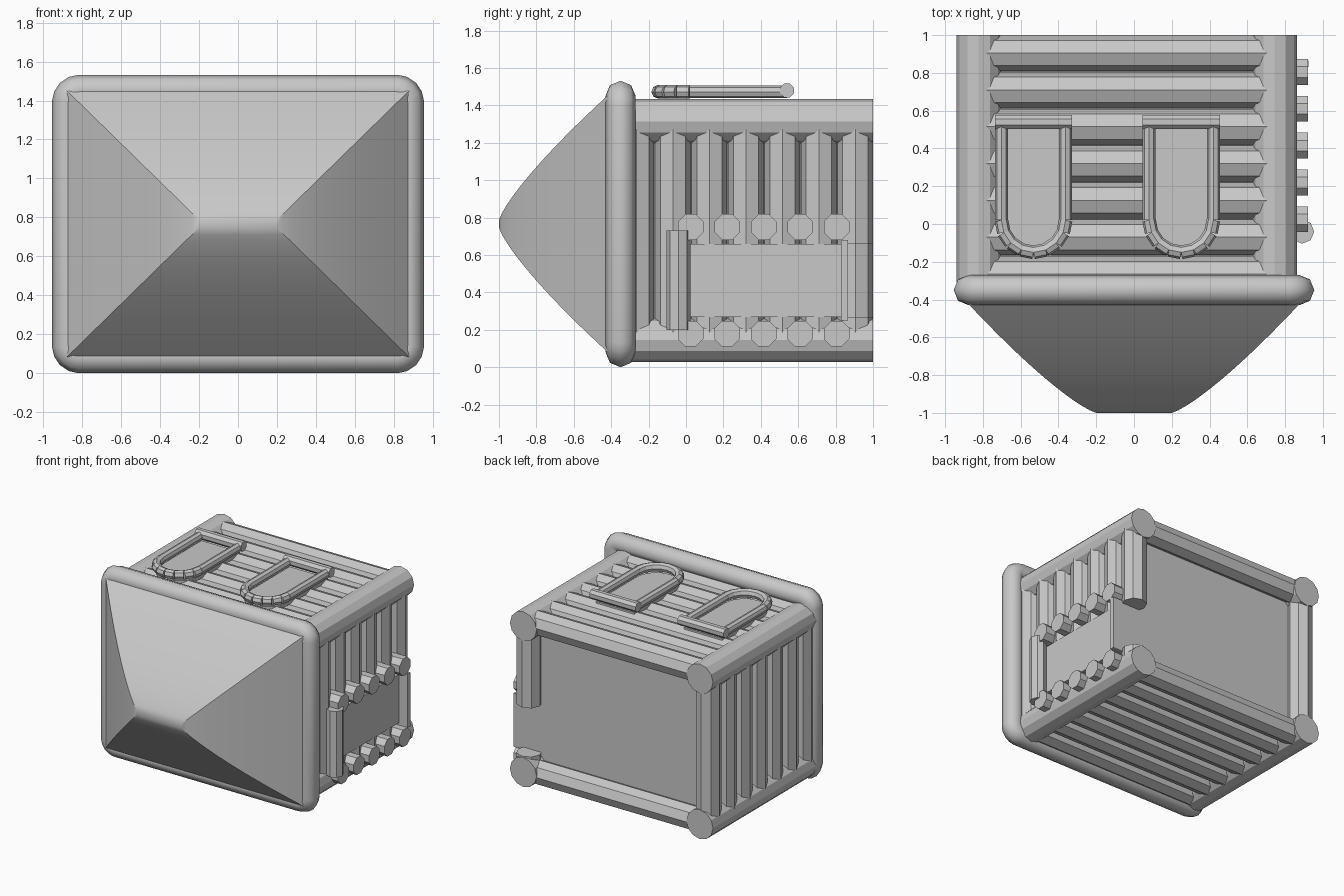
import bpy, bmesh, math
from mathutils import Vector, Matrix

if "Cube" in bpy.data.objects:
    bpy.data.objects.remove(bpy.data.objects["Cube"])

grey = bpy.data.materials.new("plain grey")
grey.use_nodes = True
grey.diffuse_color = (0.58, 0.58, 0.58, 1)
grey.node_tree.nodes["Principled BSDF"].inputs["Base Color"].default_value = (0.58, 0.58, 0.58, 1)


def finish(name, bm):
    bmesh.ops.recalc_face_normals(bm, faces=bm.faces[:])
    mesh = bpy.data.meshes.new(name)
    bm.to_mesh(mesh)
    bm.free()
    mesh.materials.append(grey)
    obj = bpy.data.objects.new(name, mesh)
    bpy.context.collection.objects.link(obj)
    return obj


def smooth(obj, angle):
    bpy.ops.object.select_all(action="DESELECT")
    obj.select_set(True)
    bpy.context.view_layer.objects.active = obj
    bpy.ops.object.shade_smooth_by_angle(angle=math.radians(angle))


def log(name, a, b, r, flat=False, sides=8):
    """Many-sided bar from a to b, with a corner or a flat side facing out."""
    a, b = Vector(a), Vector(b)
    d = b - a
    bm = bmesh.new()
    bmesh.ops.create_cone(bm, cap_ends=True, segments=sides, radius1=r, radius2=r, depth=d.length)
    turn = Matrix.Rotation(math.pi / sides if flat else 0, 4, "Z")
    bm.transform(Matrix.Translation((a + b) / 2) @ d.to_track_quat("Z", "Y").to_matrix().to_4x4() @ turn)
    return finish(name, bm)


def box(name, lo, hi):
    lo, hi = Vector(lo), Vector(hi)
    bm = bmesh.new()
    bmesh.ops.create_cube(bm, size=1)
    bm.transform(Matrix.Translation((lo + hi) / 2) @ Matrix.Diagonal((*(hi - lo), 1)))
    return finish(name, bm)


LEFT, RIGHT, LOW, HIGH = 0.745, -0.822, 0.145, 1.315
MID = 0.767
LOG_R = 0.095
OUT = 0.013  # logs sit slightly outside the post centres

# Inner hull and the long corner posts
box("hull", (RIGHT, -0.35, LOW), (LEFT, 0.865, HIGH))
for x in (RIGHT, LEFT):
    for z in (LOW, HIGH):
        log("corner_post", (x, -0.35, z), (x, 1, z), 0.118, sides=12)

# Log walls, roof and floor; the left wall is cut by the side opening
for i in range(7):
    y = -0.265 + 0.195 * i
    log("roof_log", (RIGHT, y, HIGH + OUT), (LEFT, y, HIGH + OUT), LOG_R)
    log("floor_log", (RIGHT, y, LOW - OUT), (LEFT, y, LOW - OUT), LOG_R)
    log("right_wall_log", (RIGHT - OUT, y, LOW), (RIGHT - OUT, y, HIGH), LOG_R)
    x = LEFT + OUT
    if y < 0:
        log("left_wall_log", (x, y, LOW), (x, y, HIGH), LOG_R)
    else:
        log("left_wall_log_upper", (x, y, 0.66), (x, y, HIGH), LOG_R)
        log("left_wall_log_lower", (x, y, LOW), (x, y, 0.27), LOG_R)

# Side opening: panel, back tab, front post and rows of stub ends
box("side_panel", (0.7, 0, 0.27), (0.85, 0.85, 0.66))
box("side_back_tab", (0.7, 0.83, 0.25), (0.925, 0.865, 0.68))
log("side_front_post", (0.89, -0.04, 0.2), (0.89, -0.04, 0.73), 0.064)
for i in range(5):
    y = 0.025 + 0.195 * i
    for z in (0.18, 0.75):
        log("side_stub", (0.72, y, z), (0.92, y, z), 0.074, True)

# Arched window frames lying on the roof
Z = 1.473
for cx in (-0.532, 0.25):
    R = 0.17
    for s in (-1, 1):
        log("window_side_bar", (cx + s * R, 0.02, Z), (cx + s * R, 0.54, Z), 0.034)
    log("window_end_bar", (cx - 0.205, 0.54, 1.48), (cx + 0.205, 0.54, 1.48), 0.04, True)
    arc = [Vector((cx + R * math.cos(a), 0.02 - R * math.sin(a), Z))
           for a in (math.pi * k / 8 for k in range(9))]
    for p, q in zip(arc, arc[1:]):
        log("window_arch_block", p, q, 0.036)
    # Pane filling the arch
    bm = bmesh.new()
    outline = [(cx - R, 0.54), (cx + R, 0.54)] + [(p.x, p.y) for p in reversed(arc[1:-1])][::-1]
    outline[2:2] = [(cx + R, 0.02)]
    outline.append((cx - R, 0.02))
    face = bm.faces.new([bm.verts.new((x, y, 1.4)) for x, y in outline])
    top = bmesh.ops.extrude_face_region(bm, geom=[face])["geom"]
    bmesh.ops.translate(bm, vec=(0, 0, 0.027), verts=[v for v in top if isinstance(v, bmesh.types.BMVert)])
    finish("window_pane", bm)

# Rounded rim around the front
curve = bpy.data.curves.new("front_rim", "CURVE")
curve.dimensions = "3D"
curve.bevel_depth = 0.08
curve.bevel_resolution = 2
path = []
for k, (sx, sz) in enumerate(((1, 1), (-1, 1), (-1, -1), (1, -1))):
    for j in range(5):
        a = math.pi / 2 * (k + j / 4)
        path.append((sx * 0.815 + 0.06 * math.cos(a), -0.35,
                     0.766 + sz * 0.626 + 0.06 * math.sin(a)))
spline = curve.splines.new("POLY")
spline.points.add(len(path) - 1)
for pt, co in zip(spline.points, path):
    pt.co = (*co, 1)
spline.use_cyclic_u = True
curve.materials.append(grey)
rim = bpy.data.objects.new("front_rim", curve)
bpy.context.collection.objects.link(rim)
bpy.ops.object.select_all(action="DESELECT")
rim.select_set(True)
bpy.context.view_layer.objects.active = rim
bpy.ops.object.convert(target="MESH")
smooth(bpy.context.view_layer.objects.active, 50)

# Curved wedge-shaped nose, closed at the back
bm = bmesh.new()
rings = []
STEPS = 14
for i in range(STEPS + 1):
    t = (i / STEPS) ** 1.4
    f = t ** 0.8
    w, h, y = 0.2 + 0.68 * f, 0.02 + 0.665 * f, -1 + 0.58 * t
    rings.append([bm.verts.new((sx * w, y, MID + sz * h))
                  for sx, sz in ((1, 1), (-1, 1), (-1, -1), (1, -1))])
for a, b in zip(rings, rings[1:]):
    for k in range(4):
        n = (k + 1) % 4
        bm.faces.new((a[k], a[n], b[n], b[k]))
bm.faces.new(rings[0])
bm.faces.new(rings[-1])
smooth(finish("nose", bm), 25)
box("front_plate", (-0.87, -0.41, 0.09), (0.87, -0.33, 1.44))
